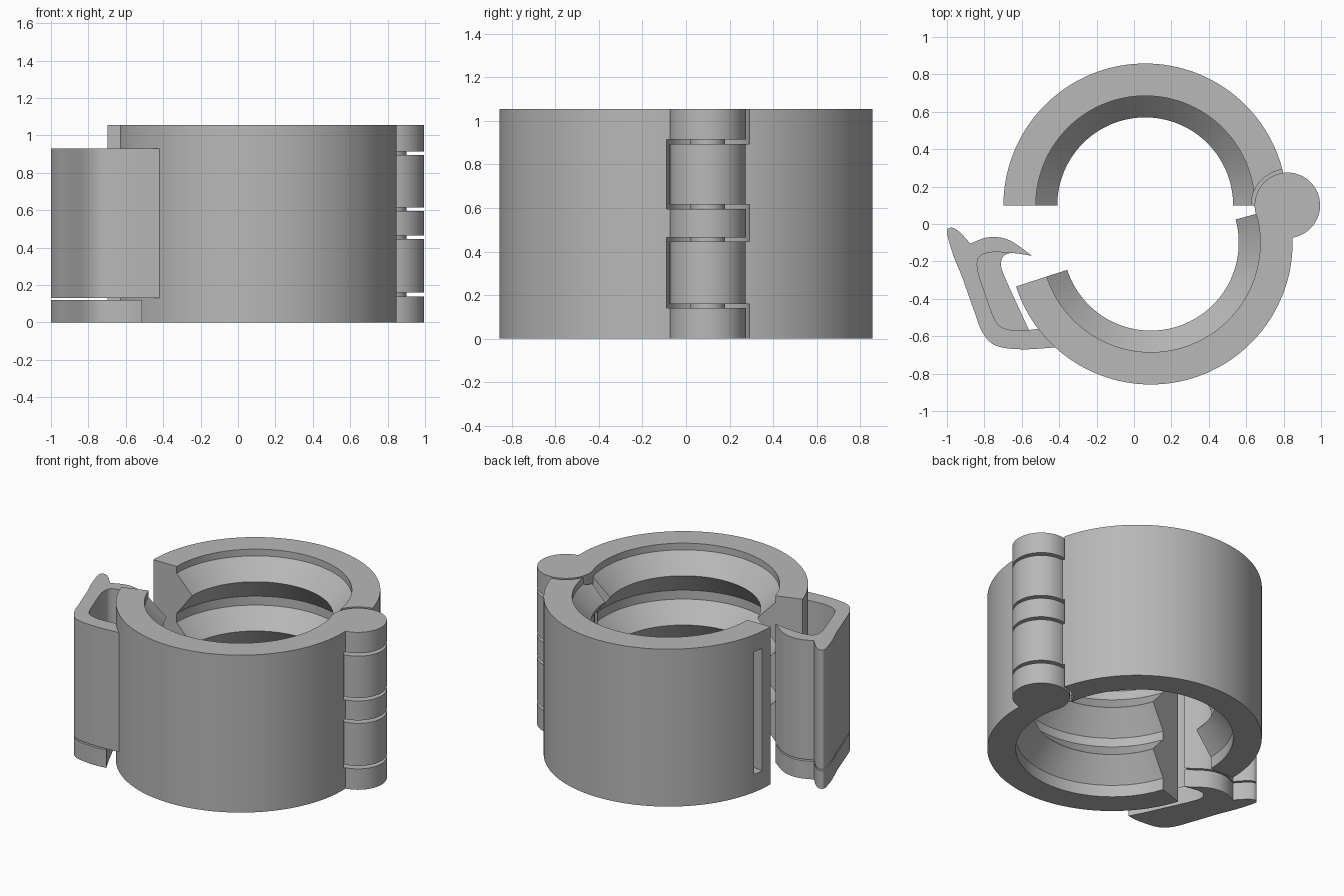
import bpy, bmesh, math
from mathutils import Vector

cube = bpy.data.objects.get("Cube")
if cube:
    bpy.data.objects.remove(cube, do_unlink=True)

GREY = (0.48, 0.48, 0.48, 1)
plastic = bpy.data.materials.new("grey plastic")
plastic.use_nodes = True
plastic.diffuse_color = GREY
plastic.node_tree.nodes["Principled BSDF"].inputs["Base Color"].default_value = GREY

HEIGHT = 1.055
OUTER, ROOT, TIP = 0.758, 0.585, 0.47
HINGE = (0.82, 0.1)
BACK_CENTRE, FRONT_CENTRE = (0.06, 0.1), (0.09, -0.1)


def new_object(name, bm):
    bmesh.ops.recalc_face_normals(bm, faces=bm.faces)
    mesh = bpy.data.meshes.new(name)
    bm.to_mesh(mesh)
    bm.free()
    obj = bpy.data.objects.new(name, mesh)
    bpy.context.collection.objects.link(obj)
    mesh.materials.append(plastic)
    return obj


def activate(obj):
    bpy.ops.object.select_all(action='DESELECT')
    obj.select_set(True)
    bpy.context.view_layer.objects.active = obj


def combine(obj, other, operation):
    """Apply a boolean and discard the second solid."""
    mod = obj.modifiers.new(operation, 'BOOLEAN')
    mod.operation, mod.object, mod.solver = operation, other, 'EXACT'
    activate(obj)
    bpy.ops.object.modifier_apply(modifier=mod.name)
    bpy.data.objects.remove(other, do_unlink=True)


def ring_sector(name, centre, start, end, steps=72):
    """Sweep the ridged wall section around part of a circle."""
    section = [(OUTER, 0), (OUTER, HEIGHT), (ROOT, HEIGHT)]
    for tip_z in (0.89, 0.56, 0.23):
        section += [(ROOT, tip_z + 0.12), (TIP, tip_z), (ROOT, tip_z - 0.15)]
    section.append((ROOT, 0))
    bm = bmesh.new()
    rows = []
    for i in range(steps + 1):
        a = math.radians(start + (end - start) * i / steps)
        rows.append([bm.verts.new((centre[0] + r * math.cos(a),
                                   centre[1] + r * math.sin(a), z)) for r, z in section])
    count = len(section)
    for a, b in zip(rows, rows[1:]):
        for j in range(count):
            k = (j + 1) % count
            bm.faces.new((a[j], a[k], b[k], b[j]))
    bm.faces.new(rows[0])
    bm.faces.new(rows[-1])
    return new_object(name, bm)


def hinge_cylinder(name, radius, low, high):
    bm = bmesh.new()
    bmesh.ops.create_cone(bm, cap_ends=True, segments=64, radius1=radius,
                          radius2=radius, depth=high - low)
    bmesh.ops.translate(bm, verts=bm.verts, vec=(*HINGE, (low + high) / 2))
    return new_object(name, bm)


def smooth_run(points, steps=5):
    """Catmull-Rom samples along one smooth stretch of outline."""
    p = [Vector(q) for q in points]
    p = [2 * p[0] - p[1]] + p + [2 * p[-1] - p[-2]]
    out = []
    for a, b, c, d in zip(p, p[1:], p[2:], p[3:]):
        for i in range(steps):
            t = i / steps
            out.append(0.5 * (2 * b + (c - a) * t + (2 * a - 5 * b + 4 * c - d) * t ** 2
                              + (3 * b - a - 3 * c + d) * t ** 3))
    return out + [p[-2]]


def extruded(name, runs, low, high):
    outline = []
    for run in runs:
        for q in smooth_run(run):
            if not outline or (q - outline[-1]).length > 0.001:
                outline.append(q)
    bm = bmesh.new()
    face = bm.faces.new([bm.verts.new((q.x, q.y, low)) for q in outline])
    top = bmesh.ops.extrude_face_region(bm, geom=[face], use_keep_orig=True)["geom"]
    bmesh.ops.translate(bm, verts=[v for v in top if isinstance(v, bmesh.types.BMVert)],
                        vec=(0, 0, high - low))
    return new_object(name, bm)


# Two hinged halves of the ridged collar
back_half = ring_sector("back_half_collar", BACK_CENTRE, 0, 180)
front_half = ring_sector("front_half_collar", FRONT_CENTRE, -162, 15.3)

# Interleaved knuckles, each half relieved around the other's knuckles
GAP = 0.02
front_levels = [(0, 0.14), (0.465, 0.595), (0.915, HEIGHT)]
back_levels = [(0.16, 0.445), (0.615, 0.895)]
for half, own, others in ((front_half, front_levels, back_levels),
                          (back_half, back_levels, front_levels)):
    for low, high in others:
        combine(half, hinge_cylinder("clearance", 0.193, low - GAP, high + GAP), 'DIFFERENCE')
    for low, high in own:
        combine(half, hinge_cylinder("knuckle", 0.175, low, high), 'UNION')
hinge_pin = hinge_cylinder("hinge_pin", 0.08, 0.1, 0.95)

# Catch slot in the free end of the back half
bm = bmesh.new()
bmesh.ops.create_cube(bm, size=1)
bmesh.ops.scale(bm, verts=bm.verts, vec=(0.2, 0.07, 0.82))
slot = new_object("slot_cutter", bm)
angle = math.radians(171)
slot.location = (BACK_CENTRE[0] + OUTER * math.cos(angle),
                 BACK_CENTRE[1] + OUTER * math.sin(angle), 0.53)
slot.rotation_euler.z = angle
bpy.context.view_layer.update()
combine(back_half, slot, 'DIFFERENCE')

# Springy latch with thumb tab and hook
strap_side = [(-0.6, -0.67), (-0.74, -0.65), (-0.81, -0.58), (-0.86, -0.45), (-0.92, -0.28)]
thumb_tab = [(-0.92, -0.28), (-0.965, -0.17), (-0.995, -0.07), (-0.998, -0.03),
             (-0.97, -0.02), (-0.93, -0.045), (-0.875, -0.105)]
hook_back = [(-0.875, -0.105), (-0.8, -0.075), (-0.73, -0.07), (-0.65, -0.095), (-0.545, -0.17)]
strap_inside = [(-0.545, -0.17), (-0.65, -0.155), (-0.77, -0.152), (-0.83, -0.18),
                (-0.835, -0.25), (-0.8, -0.36), (-0.745, -0.51), (-0.7, -0.555),
                (-0.62, -0.57), (-0.5, -0.56)]
latch = extruded("latch", [[(-0.42, -0.66)] + strap_side, thumb_tab, hook_back, strap_inside,
                           [(-0.5, -0.56), (-0.42, -0.57)]], 0.13, 0.93)

# Separate thicker foot under the latch
foot_inside = [(-0.545, -0.17), (-0.65, -0.155), (-0.7, -0.175), (-0.71, -0.23), (-0.68, -0.31)]
foot_edge = [(-0.68, -0.31), (-0.565, -0.56), (-0.512, -0.663)]
latch_foot = extruded("latch_foot", [[(-0.512, -0.663)] + strap_side, thumb_tab, hook_back,
                                     foot_inside, foot_edge[:2], foot_edge[1:]], 0, 0.12)

# Smooth curved walls, crisp edges
for obj in (back_half, front_half, hinge_pin, latch, latch_foot):
    activate(obj)
    bpy.ops.object.shade_smooth_by_angle(angle=math.radians(25))
